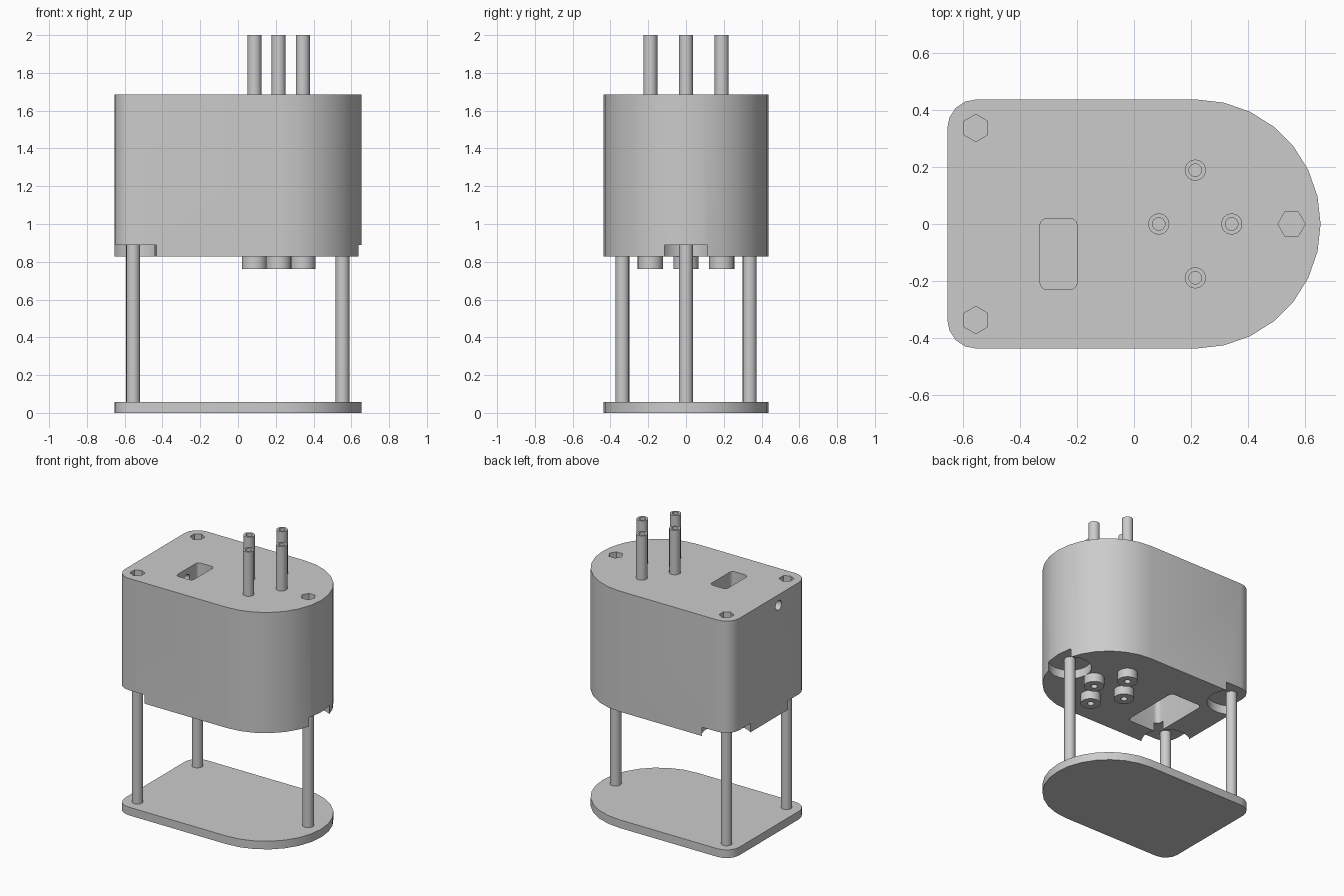
import bpy, bmesh
from math import sin, cos, pi, radians
from mathutils import Matrix

if "Cube" in bpy.data.objects:
    bpy.data.objects.remove(bpy.data.objects["Cube"], do_unlink=True)

grey = bpy.data.materials.new("plain grey")
grey.use_nodes = True
COLOUR = (0.6, 0.6, 0.6, 1)
grey.diffuse_color = COLOUR
grey.node_tree.nodes["Principled BSDF"].inputs["Base Color"].default_value = COLOUR


def arc(cx, cy, r, start, end, steps):
    """Points along an arc, angles in degrees."""
    angles = [radians(start + (end - start) * i / steps) for i in range(steps + 1)]
    return [(cx + r * cos(a), cy + r * sin(a)) for a in angles]


def circle(cx, cy, r, sides=24, turn=0):
    return arc(cx, cy, r, turn, turn + 360, sides)[:-1]


def rounded_rect(x0, x1, y0, y1, r):
    return (arc(x1 - r, y0 + r, r, -90, 0, 4) + arc(x1 - r, y1 - r, r, 0, 90, 4)
            + arc(x0 + r, y1 - r, r, 90, 180, 4) + arc(x0 + r, y0 + r, r, 180, 270, 4))


def finish(name, bm):
    bmesh.ops.recalc_face_normals(bm, faces=bm.faces)
    mesh = bpy.data.meshes.new(name)
    bm.to_mesh(mesh)
    bm.free()
    mesh.materials.append(grey)
    obj = bpy.data.objects.new(name, mesh)
    bpy.context.scene.collection.objects.link(obj)
    return obj


def prism(name, outline, z0, z1):
    """Extrude a closed outline between two heights."""
    bm = bmesh.new()
    face = bm.faces.new([bm.verts.new((x, y, z0)) for x, y in outline])
    top = bmesh.ops.extrude_face_region(bm, geom=[face])["geom"]
    verts = [v for v in top if isinstance(v, bmesh.types.BMVert)]
    bmesh.ops.translate(bm, verts=verts, vec=(0, 0, z1 - z0))
    return finish(name, bm)


def ring(name, x, y, outer, inner, z0, z1, sides=24):
    """Hollow cylinder."""
    bm = bmesh.new()
    loops = [[bm.verts.new((px, py, z)) for px, py in circle(x, y, r, sides)]
             for r, z in ((outer, z0), (outer, z1), (inner, z1), (inner, z0))]
    for k in range(4):
        a, b = loops[k], loops[(k + 1) % 4]
        for i in range(sides):
            j = (i + 1) % sides
            bm.faces.new((a[i], a[j], b[j], b[i]))
    return finish(name, bm)


def cut(target, cutter):
    mod = target.modifiers.new("cut", "BOOLEAN")
    mod.operation, mod.solver, mod.object = "DIFFERENCE", "EXACT", cutter
    bpy.context.view_layer.objects.active = target
    bpy.ops.object.modifier_apply(modifier=mod.name)
    bpy.data.objects.remove(cutter, do_unlink=True)


# Shared outline: round end at +x, small corner radii at -x
HALF, END, CORNER = 0.437, 0.655, 0.1
outline = (arc(END - HALF, 0, HALF, -90, 90, 14)
           + arc(CORNER - END, HALF - CORNER, CORNER, 90, 180, 4)
           + arc(CORNER - END, CORNER - HALF, CORNER, 180, 270, 4))
BOTTOM, TOP, CEILING = 0.827, 1.685, 0.89

base = prism("base_plate", outline, 0, 0.058)
body = prism("body", outline, BOTTOM, TOP)
parts = [base, body]

# Support rods with clearance pockets below and hexagonal nut recesses above
for name, x, y, pocket, turn in (("back_corner_rod", -0.555, 0.337, 0.16, 30),
                                 ("front_corner_rod", -0.555, -0.337, 0.16, 30),
                                 ("round_end_rod", 0.553, 0, 0.143, 0)):
    cut(body, prism("pocket_cutter", circle(x, y, pocket, 32), BOTTOM - 0.1, CEILING))
    cut(body, prism("nut_cutter", circle(x, y, 0.048, 6, turn), TOP - 0.07, TOP + 0.1))
    parts.append(prism(name, circle(x, y, 0.037, 16), 0.05, CEILING + 0.01))

# Inner chamber, open at the bottom, with a narrower slot through the roof
cut(body, prism("chamber_cutter", rounded_rect(-0.44, -0.18, -0.28, 0.17, 0.03),
                BOTTOM - 0.1, 1.56))
cut(body, prism("slot_cutter", rounded_rect(-0.33, -0.2, -0.23, 0.02, 0.025),
                1.5, TOP + 0.1))

# Cable hole from the flat end into the slot
cable = prism("cable_cutter", circle(0, 0, 0.034, 16), 0, 0.5)
cable.data.transform(Matrix.Translation((-0.78, -0.105, 1.61)) @ Matrix.Rotation(pi / 2, 4, "Y"))
cut(body, cable)

# Four tubes above, matching bosses below, bored through the body
for i, (x, y) in enumerate(((0.087, 0), (0.343, 0), (0.215, 0.189), (0.215, -0.189)), 1):
    cut(body, prism("bore_cutter", circle(x, y, 0.022), BOTTOM - 0.1, TOP + 0.1))
    parts.append(ring(f"tube_{i}", x, y, 0.037, 0.022, TOP, 2.0))
    parts.append(ring(f"boss_{i}", x, y, 0.067, 0.022, 0.763, BOTTOM))

# Smooth the curved walls, keep the edges sharp
bpy.ops.object.select_all(action="DESELECT")
for part in parts:
    part.select_set(True)
bpy.context.view_layer.objects.active = body
bpy.ops.object.shade_smooth_by_angle(angle=radians(30))
